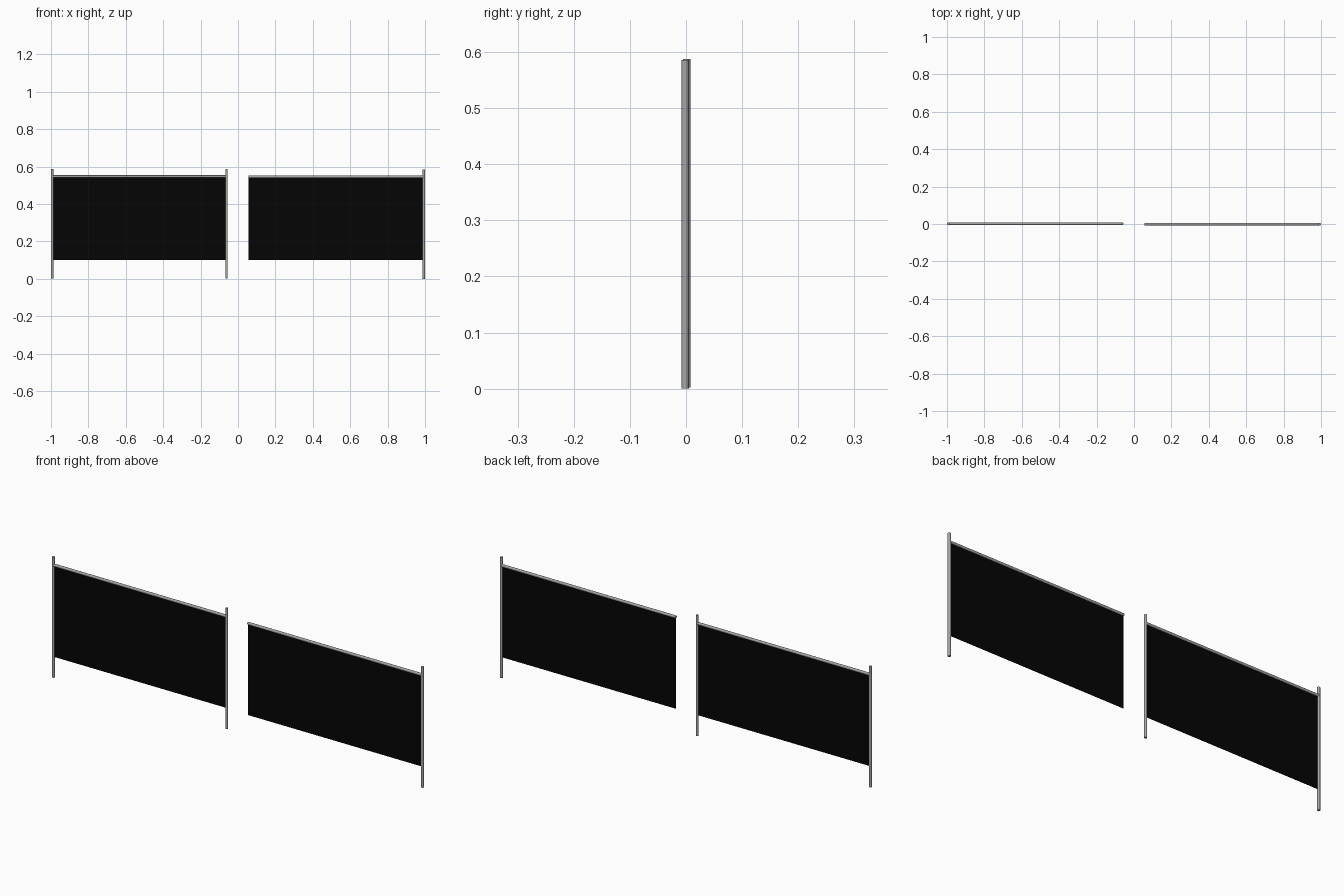
import bpy, math

if "Cube" in bpy.data.objects:
    bpy.data.objects.remove(bpy.data.objects["Cube"])

def material(name, value):
    m = bpy.data.materials.new(name)
    m.diffuse_color = (value, value, value, 1)
    m.use_nodes = True
    m.node_tree.nodes["Principled BSDF"].inputs["Base Color"].default_value = m.diffuse_color
    return m

steel = material("grey steel", 0.38)
black = material("black fabric", 0.0015)
R = 0.0066

def rod(name, center, length, radius, horizontal=False):
    rot = (0, math.pi / 2, 0) if horizontal else (0, 0, 0)
    bpy.ops.mesh.primitive_cylinder_add(vertices=16, radius=radius, depth=length,
                                        location=center, rotation=rot)
    ob = bpy.context.object
    ob.name = name
    ob.data.materials.append(steel)
    bpy.ops.object.shade_smooth_by_angle(angle=math.radians(40))

def sheet(name, x0, x1, y, z0, z1):
    bpy.ops.mesh.primitive_cube_add(size=1, location=((x0 + x1) / 2, y, (z0 + z1) / 2))
    ob = bpy.context.object
    ob.name = name
    ob.scale = (x1 - x0, 0.002, z1 - z0)
    bpy.ops.object.transform_apply(location=False, rotation=False, scale=True)
    ob.data.materials.append(black)

# each section: name, left end, right end, post positions, y and z offset
sections = [
    ("left", -0.994, -0.061, (-1 + R, -0.0615), 0.0015, 0.002),
    ("right", 0.055, 0.994, (1 - R,), -0.0015, 0.0),
]
for name, x0, x1, posts, y, dz in sections:
    # upright posts
    for i, x in enumerate(posts):
        rod(f"{name}_post_{i + 1}", (x, y, 0.293 + dz), 0.586, R)
    # top rail and hanging black panel
    rod(f"{name}_top_rail", ((x0 + x1) / 2, y, 0.546 + dz), x1 - x0, R, True)
    sheet(f"{name}_panel", x0, x1, y, 0.10 + dz, 0.546 + dz)
